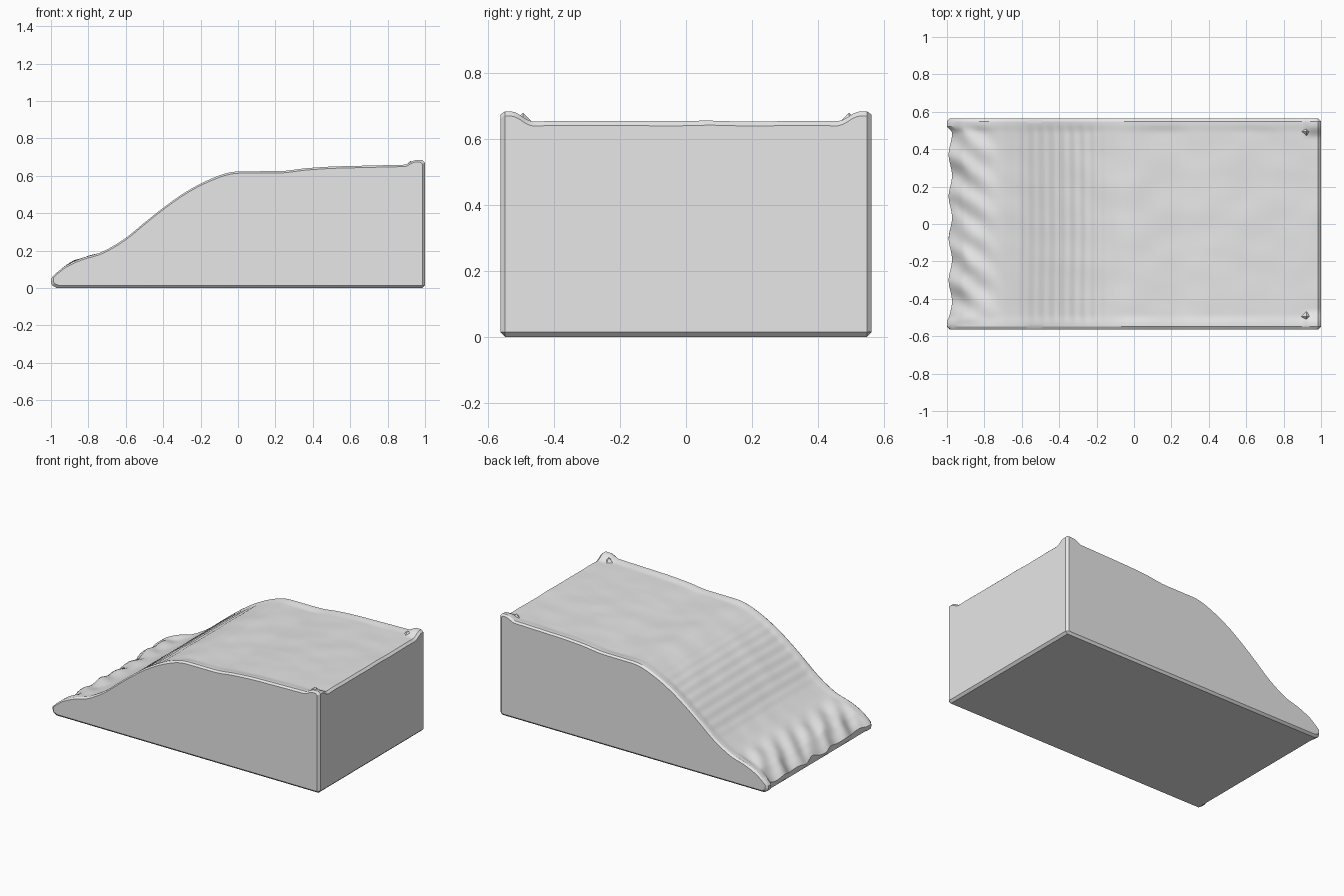
import bpy, bmesh
from math import sin, exp, pi
from mathutils import noise, Vector

old = bpy.data.objects.get("Cube")
if old:
    bpy.data.objects.remove(old, do_unlink=True)

grey = bpy.data.materials.new("plain grey")
grey.use_nodes = True
grey.diffuse_color = (0.8, 0.8, 0.8, 1)
grey.node_tree.nodes["Principled BSDF"].inputs["Base Color"].default_value = (0.8, 0.8, 0.8, 1)

# Ridge line of the ramp: x, z
RIDGE = [(-1.0, 0.05), (-0.97, 0.085), (-0.92, 0.125), (-0.88, 0.14), (-0.83, 0.165),
         (-0.74, 0.185), (-0.7, 0.205), (-0.6, 0.265), (-0.5, 0.35), (-0.4, 0.43),
         (-0.3, 0.502), (-0.2, 0.56), (-0.1, 0.603), (-0.03, 0.624), (0.25, 0.625),
         (0.35, 0.64), (0.5, 0.65), (0.75, 0.656), (1.0, 0.662)]
HALF = 0.563
CHAMFER = 0.014


def line(x):
    for (x0, z0), (x1, z1) in zip(RIDGE, RIDGE[1:]):
        if x <= x1:
            return z0 + (z1 - z0) * (x - x0) / (x1 - x0)
    return RIDGE[-1][1]


def ridge(x):
    # Round off the joints between the ridge points
    r = min(0.04, x + 1)
    return (line(x - r) + 2 * line(x) + line(x + r)) / 4


def ramp(t):
    t = max(0, min(1, t))
    return t * t * (3 - 2 * t)


def height(x, y):
    z = ridge(x)
    inner = ramp((HALF - abs(y) - 0.025) / 0.05)
    # Shallow hollow between the side lips
    z -= inner * 0.007
    # Terraces across the slope
    slope = ramp((x + 0.68) / 0.15) * ramp((-0.1 - x) / 0.2)
    z += inner * slope * 0.003 * sin(x * 2 * pi / 0.055 + 0.6 * noise.noise(Vector((x, y * 3, 0))))
    # Soft unevenness, rougher at the foot
    foot = ramp((-0.7 - x) / 0.15)
    z += inner * (0.004 + 0.012 * foot) * noise.noise(Vector((x * 6, y * 7, 2)))
    z += inner * foot * 0.007 * sin(y * 38 + x * 25)
    # Raised rear corners
    z += 0.023 * ramp((x - 0.89) / 0.06) * ramp((abs(y) - 0.46) / 0.06)
    return z


def nose(x, y):
    # Wavy front rim, set back between the two corner toes
    near = ramp((-0.86 - x) / 0.12)
    inner = ramp((HALF - abs(y) - 0.04) / 0.03)
    return x + near * inner * (0.018 + 0.009 * sin(y * 28 + 0.6))


def section(y, inset):
    # Closed outline of one slice, from the underside round the foot and over the top
    pts = [(0.985 - inset, inset), (-0.97 + inset, inset),
           (nose(-0.995, y) + inset, 0.016 + inset / 2), (nose(-1.0, y) + inset, 0.034)]
    steps = 150
    for i in range(steps + 1):
        x = -1 + 1.985 * i / steps
        shift = inset if i == 0 else -inset if i == steps else 0
        pts.append((nose(x, y) + shift, height(x, y) - inset * 0.7))
    pts += [(1 - inset, height(1, y) - CHAMFER - inset / 2), (1 - inset, 0.015)]
    return pts


# Ramp block: slices lofted across its width
rows = 76
inner_half = HALF - CHAMFER
ys = [-HALF] + [inner_half * (2 * i / rows - 1) for i in range(rows + 1)] + [HALF]
bm = bmesh.new()
slices = []
for y in ys:
    inset = CHAMFER if abs(y) == HALF else 0
    slices.append([bm.verts.new((x, y, z)) for x, z in section(y, inset)])
for a, b in zip(slices, slices[1:]):
    for i in range(len(a)):
        j = (i + 1) % len(a)
        bm.faces.new((a[i], b[i], b[j], a[j]))
bm.faces.new(slices[0])
bm.faces.new(slices[-1])
bmesh.ops.recalc_face_normals(bm, faces=bm.faces)
mesh = bpy.data.meshes.new("ramp_block")
bm.to_mesh(mesh)
bm.free()
mesh.materials.append(grey)
block = bpy.data.objects.new("ramp_block", mesh)
bpy.context.collection.objects.link(block)
bpy.context.view_layer.objects.active = block
block.select_set(True)
bpy.ops.object.shade_smooth_by_angle(angle=0.5)
block.select_set(False)

# Small four-sided studs beside the rear corners
for name, side in (("left_stud", 1), ("right_stud", -1)):
    bpy.ops.mesh.primitive_cone_add(vertices=4, radius1=0.03, radius2=0, depth=0.03,
                                    location=(0.922, side * 0.495, 0.665))
    stud = bpy.context.object
    stud.name = name
    stud.data.materials.append(grey)
